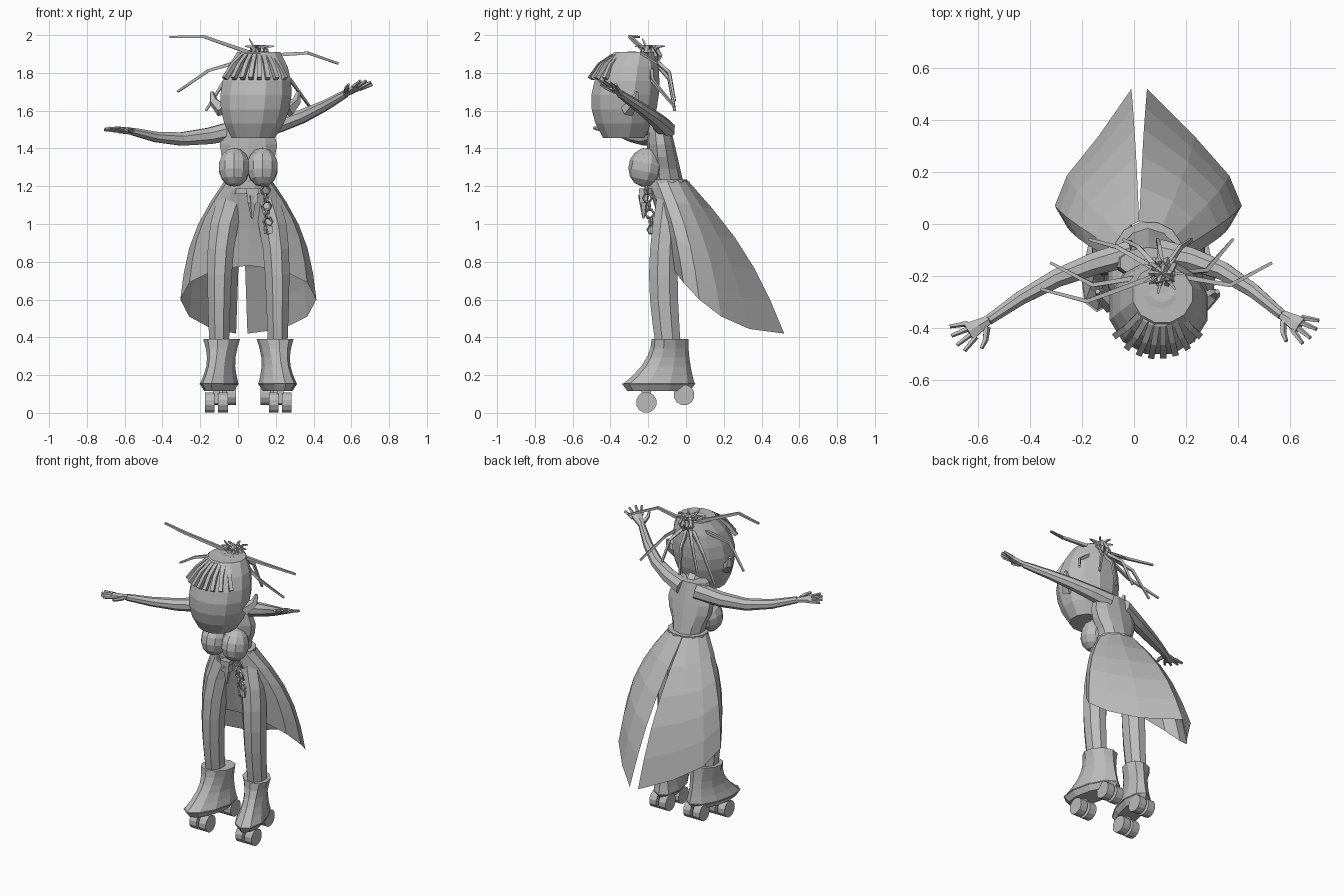
import bpy, bmesh
from math import sin, cos, pi, tau, sqrt
from mathutils import Vector

default_cube = bpy.data.objects.get("Cube")
if default_cube:
    bpy.data.objects.remove(default_cube, do_unlink=True)

tone = .5
grey = bpy.data.materials.new("plain grey")
grey.use_nodes = True
grey.diffuse_color = (tone, tone, tone, 1)
shader = grey.node_tree.nodes["Principled BSDF"]
shader.inputs["Base Color"].default_value = grey.diffuse_color

middle = .055                    # the body's own centre line
sides = {"right": -1, "left": 1}


def skin(name, rings, closed=True):
    """Join rows of points into one surface, capped when closed."""
    bm = bmesh.new()
    rows = [[bm.verts.new(point) for point in ring] for ring in rings]
    count = len(rows[0])
    for lower, upper in zip(rows, rows[1:]):
        for i in range(count if closed else count - 1):
            j = (i + 1) % count
            bm.faces.new((lower[i], lower[j], upper[j], upper[i]))
    if closed:
        bm.faces.new(rows[0])
        bm.faces.new(rows[-1])
    bmesh.ops.recalc_face_normals(bm, faces=bm.faces)
    mesh = bpy.data.meshes.new(name)
    bm.to_mesh(mesh)
    bm.free()
    mesh.materials.append(grey)
    bpy.context.collection.objects.link(bpy.data.objects.new(name, mesh))


def oval(centre, across, along, corners):
    """Points of an oval spanned by two half axes."""
    angles = [tau * (i + .5) / corners for i in range(corners)]
    return [centre + across * cos(angle) + along * sin(angle) for angle in angles]


def stack(name, steps, corners, rule, slant=0):
    """Level ovals; the rule gives centre and both radii at each height."""
    rings = []
    for step in range(steps + 1):
        x, y, z, wide, deep = rule(step / steps)
        across, along = Vector((wide, 0, 0)), Vector((slant * deep, deep, 0))
        rings.append(oval(Vector((x + slant * (y + .1), y, z)), across, along, corners))
    skin(name, rings)


def tube(name, path, thick, thin, corners=5):
    """Round limb along a path, tapering evenly."""
    path = [Vector(point) for point in path]
    last = len(path) - 1
    whole = (path[last] - path[0]).normalized()
    guide = Vector((0, 1, 0)) if abs(whole.z) > .8 else Vector((0, 0, 1))
    rings = []
    for i, point in enumerate(path):
        heading = (path[min(i + 1, last)] - path[max(i - 1, 0)]).normalized()
        across = heading.cross(guide).normalized()
        radius = thick + (thin - thick) * i / last
        rings.append(oval(point, across * radius, across.cross(heading) * radius, corners))
    skin(name, rings)


def arc(start, through, end, steps=4):
    """Curved path passing through its middle point."""
    start, through, end = Vector(start), Vector(through), Vector(end)
    swell = through - (start + end) / 2
    return [start.lerp(end, i / steps) + swell * sin(pi * i / steps) for i in range(steps + 1)]


def adopt(name, scale=(1, 1, 1)):
    """Name, size and colour the primitive just added."""
    part = bpy.context.object
    part.name = name
    part.scale = scale
    part.data.materials.append(grey)


def box(name, place, size):
    bpy.ops.mesh.primitive_cube_add(size=1, location=place)
    adopt(name, size)


def link(name, place, turn, major, minor):
    bpy.ops.mesh.primitive_torus_add(major_segments=6, minor_segments=4, location=place,
                                     rotation=turn, major_radius=major, minor_radius=minor)
    adopt(name)


# Head, neck and ears
def head_rule(t):
    fullness = sqrt(sin(pi * (.12 + .76 * t)))
    return .08 + .03 * t, -.33 + .06 * t ** 3, 1.455 + .455 * t, .195 * fullness, .185 * fullness


stack("head", 6, 12, head_rule)
tube("neck", [(.06, -.13, 1.48), (.09, -.28, 1.6)], .06, .05, 8)
for side, s in sides.items():
    ear = Vector((.09 + s * .17, -.31, 1.6))
    tube(side + "_ear", [ear, ear + Vector((s * .05, .04, .05)), ear + Vector((s * .06, .05, .1))], .04, .01)

# Hair ridges swept back over the brow to the bun
knot = Vector((.11, -.19, 1.89))
ridges = 8
for i in range(ridges):
    u = 2 * i / (ridges - 1) - 1
    brow = Vector((.09 + .16 * u, -.33 - .18 * sqrt(1 - .7 * u * u), 1.77))
    crown = brow.lerp(knot, .5) + Vector((0, -.04, .06))
    tube("hair_ridge", arc(brow, crown, knot), .017, .015, 4)

# Bun of looped and spiky locks
loops = 5
for i in range(loops):
    link("bun_loop", knot, (pi / 2 + .3 * (i % 2), 0, pi * i / loops), .055, .013)
spikes = 7
for i in range(spikes):
    angle = tau * i / spikes
    spread = Vector((cos(angle), sin(angle), 1)) * .05
    tip = knot + spread + Vector((spread.x, spread.y, 0)) * .6
    tube("bun_spike", [knot, knot + spread, tip], .012, .005, 4)
tube("bun_sprig", [knot, (.06, -.23, 1.98)], .012, .004, 4)


# Long loose locks: side ones bend forward, back ones hang down
def lock(tip, sway):
    tip = Vector(tip)
    bend = knot.lerp(tip, .62) + Vector(sway)
    tube("loose_lock", [knot, knot.lerp(bend, .2), bend, tip], .017, .008, 4)


for tip in ((-.36, -.25, 1.99), (-.32, -.15, 1.7), (.53, -.15, 1.85), (.38, -.06, 1.62)):
    lock(tip, (0, -.07, .04))
for i in range(4):
    lock((-.17 + .13 * i, -.06, 1.6 + .05 * (i % 2)), (0, .02, .06))

# Torso, bust and waistband
stack("torso", 6, 10, lambda t: (middle, -.1 - .05 * t, 1.16 + .39 * t,
                                 .13 + .03 * sin(tau * (t - .4)), .1 - .04 * t))
for side, s in sides.items():
    bpy.ops.mesh.primitive_uv_sphere_add(segments=10, ring_count=7, radius=.09, rotation=(-.2, 0, 0),
                                         location=(middle + s * .075, -.215, 1.3))
    adopt(side + "_bust", (.95, 1, 1.15))
stack("waistband", 1, 12, lambda t: (middle, -.1, 1.185 + .05 * t, .13, .11))


# Arms, palms and fingers
def arm(side, path, aim, across):
    tube(side + "_arm", path, .055, .021, 8)
    wrist, aim = path[-1], Vector(aim).normalized()
    across = Vector(across)
    across = (across - aim * across.dot(aim)).normalized()
    flat = aim.cross(across) * .018
    skin(side + "_palm", [oval(wrist + aim * .045 * i, across * (.02 + .01 * i), flat, 6) for i in range(3)])
    for k in (-1, -.35, .35, 1):
        root = wrist + aim * .075 + across * .03 * k
        reach = (aim + across * .38 * k).normalized() * (.085 - .015 * abs(k))
        tube(side + "_finger", [root, root + reach], .012, .008)
    root = wrist + (aim + across) * .02
    tube(side + "_thumb", [root, root + aim * .03 + across * .04, root + (aim + across) * .06], .015, .008)


arm("right", arc((0, -.11, 1.5), (-.3, -.21, 1.45), (-.56, -.37, 1.49)), (-.85, -.5, .1), (.4, -.9, .1))
arm("left", arc((.1, -.11, 1.5), (.34, -.18, 1.57), (.57, -.35, 1.69)), (.75, -.45, .4), (-.3, -.9, .3))

# Long skirt in two mirrored halves, folded round from the back slit to the front
folds, rows = 6, 5
for side, s in sides.items():
    panel = []
    for row in range(rows + 1):
        t = row / rows
        line = []
        for fold in range(folds + 1):
            angle = pi * fold / folds
            u = 1 - fold / folds
            waist = Vector((.125 * sin(angle), -.1 + .11 * cos(angle), 1.23))
            hem = Vector((.36 * sin(angle) + .03 * u ** 9, -.08 + .6 * u * u, .6 - .18 * cos(angle)))
            swell = Vector((sin(angle), u, .4)) * .05 * sin(pi * t)
            point = waist.lerp(hem, t) + swell
            line.append((middle - .035 * u ** 9 + s * point.x, point.y, point.z))
        panel.append(line)
    skin(side + "_skirt", panel, closed=False)

# Legs, boots and skates
for side, s in sides.items():
    stack(side + "_leg", 6, 8, lambda t: (middle + s * (.155 - .07 * t ** 5), -.09 - .03 * sin(pi * t),
                                          .32 + .82 * t, .055 + .03 * t, .07 + .012 * sin(pi * t)))
    foot, slant = middle + s * .145, s * -.22
    stack(side + "_boot", 5, 10, lambda t: (foot, -.085 - .06 * (1 - t) ** 2, .15 + .24 * t,
                                            .095 - .025 * sin(pi * t), .097 + .095 * (1 - t) ** 2), slant)
    stack(side + "_sole", 1, 10, lambda t: (foot, -.145, .115 + .04 * t, .07 + .025 * t, .165 + .03 * t), slant)
    for end, y, z in (("front", -.21, .055), ("rear", -.01, .095)):
        hub = Vector((foot + slant * (y + .1), y, z))
        axle = Vector((.06, 0, 0))
        box(side + "_" + end + "_truck", hub + Vector((0, 0, .035)), (.035, .05, .08))
        tube(side + "_" + end + "_axle", [hub - axle, hub + axle], .012, .012)
        for outward in (-axle, axle):
            tube(side + "_" + end + "_wheel", [hub + outward * .15, hub + outward], .055, .055, 12)

# Pouch and chain hung from the waistband
pouch = Vector((.075, -.225, 1.15))
box("belt_pouch", pouch, (.055, .04, .075))
box("pouch_flap", pouch + Vector((0, 0, .025)), (.065, .05, .025))
tube("pouch_tail", [pouch, pouch + Vector((0, 0, -.12))], .03, .006)
for i in range(6):
    link("chain_link", (.145 + .003 * i, -.21 + .006 * i, 1.18 - .042 * i), (pi / 2, 0, .25 + i % 2), .024, .007)
box("chain_charm", (.16, -.18, .97), (.045, .02, .04))
